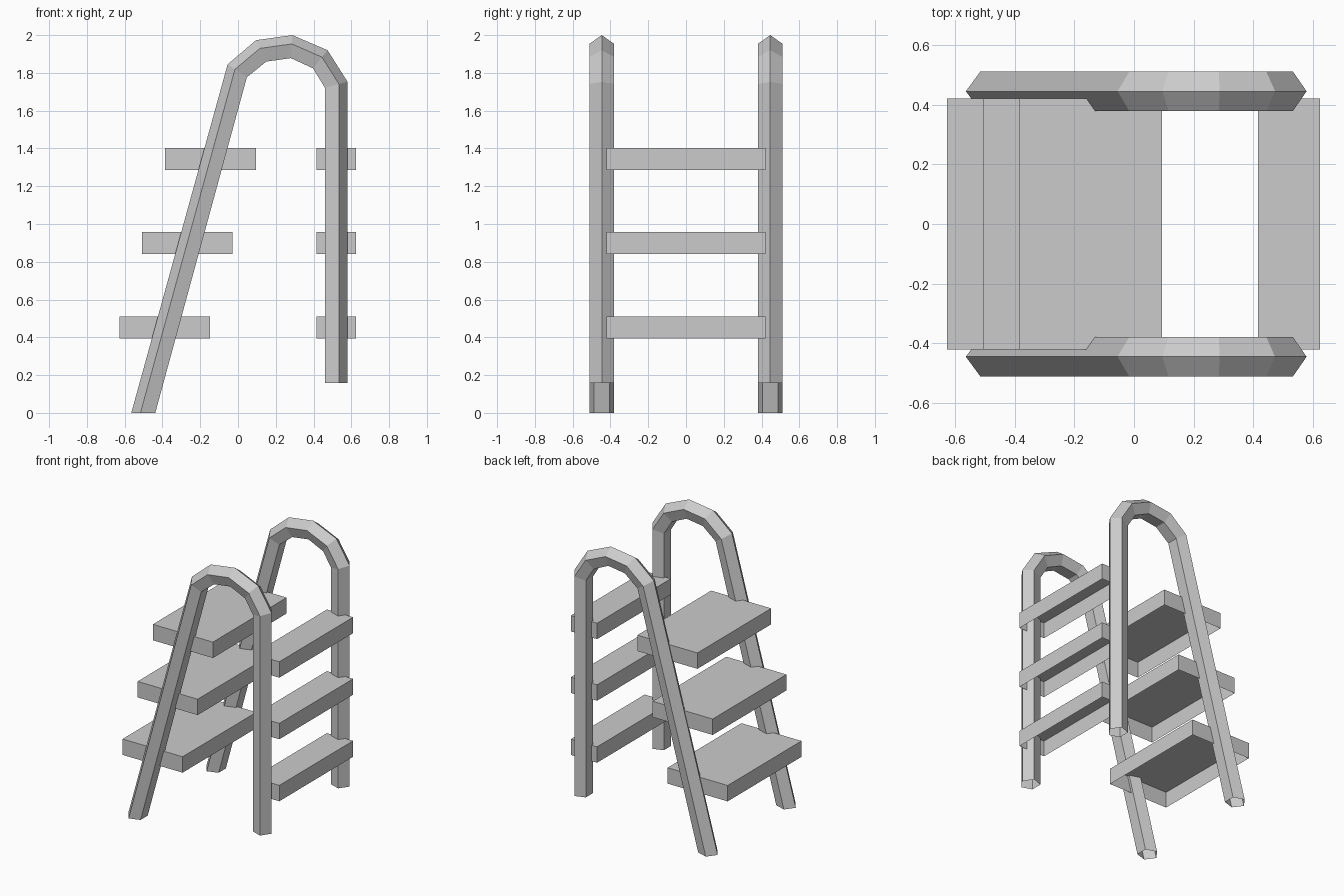
import bpy, bmesh

if "Cube" in bpy.data.objects:
    bpy.data.objects.remove(bpy.data.objects["Cube"])

grey = bpy.data.materials.new("light grey")
grey.diffuse_color = (0.6, 0.6, 0.6, 1)
grey.use_nodes = True
grey.node_tree.nodes["Principled BSDF"].inputs["Base Color"].default_value = grey.diffuse_color


def finish(name, bm):
    bmesh.ops.recalc_face_normals(bm, faces=bm.faces)
    mesh = bpy.data.meshes.new(name)
    bm.to_mesh(mesh)
    bm.free()
    mesh.materials.append(grey)
    bpy.context.collection.objects.link(bpy.data.objects.new(name, mesh))


# Handrail stations: (outer x, z), (inner x, z) from the sloping foot to the upright foot
STATIONS = [
    ((-0.565, 0.0), (-0.438, 0.0)),
    ((-0.055, 1.845), (0.047, 1.777)),
    ((0.095, 1.973), (0.15, 1.86)),
    ((0.288, 2.0), (0.28, 1.878)),
    ((0.474, 1.92), (0.397, 1.824)),
    ((0.58, 1.753), (0.46, 1.722)),
    ((0.58, 0.157), (0.46, 0.157)),
]
# Five-sided section: (fraction from outer ridge to inner flat, sideways offset)
SECTION = [(0, 0), (0.382, 0.066), (1, 0.041), (1, -0.041), (0.382, -0.066)]


# Bent tube with open feet
def handrail(name, y):
    bm = bmesh.new()
    rings = [[bm.verts.new((o[0] + (i[0] - o[0]) * t, y + dy, o[1] + (i[1] - o[1]) * t))
              for t, dy in SECTION] for o, i in STATIONS]
    for a, b in zip(rings, rings[1:]):
        for k in range(5):
            n = (k + 1) % 5
            bm.faces.new((a[k], a[n], b[n], b[k]))
    finish(name, bm)


# Board that is hollow underneath
def board(name, x0, x1, z0, z1, half=0.421):
    bm = bmesh.new()
    bmesh.ops.create_cube(bm, size=1)
    for v in bm.verts:
        v.co = (x1 if v.co.x > 0 else x0, half * 2 * v.co.y, z1 if v.co.z > 0 else z0)
    bm.normal_update()
    bmesh.ops.delete(bm, geom=[f for f in bm.faces if f.normal.z < -0.5], context='FACES_ONLY')
    finish(name, bm)


handrail("front_handrail", -0.446)
handrail("back_handrail", 0.446)

# Deep treads on the sloping side, narrow rungs on the upright side
for n, (x, z) in enumerate([(-0.628, 0.394), (-0.508, 0.842), (-0.386, 1.287)], 1):
    board(f"tread_{n}", x, x + 0.48, z, z + 0.115)
    board(f"rung_{n}", 0.416, 0.625, z, z + 0.115)
